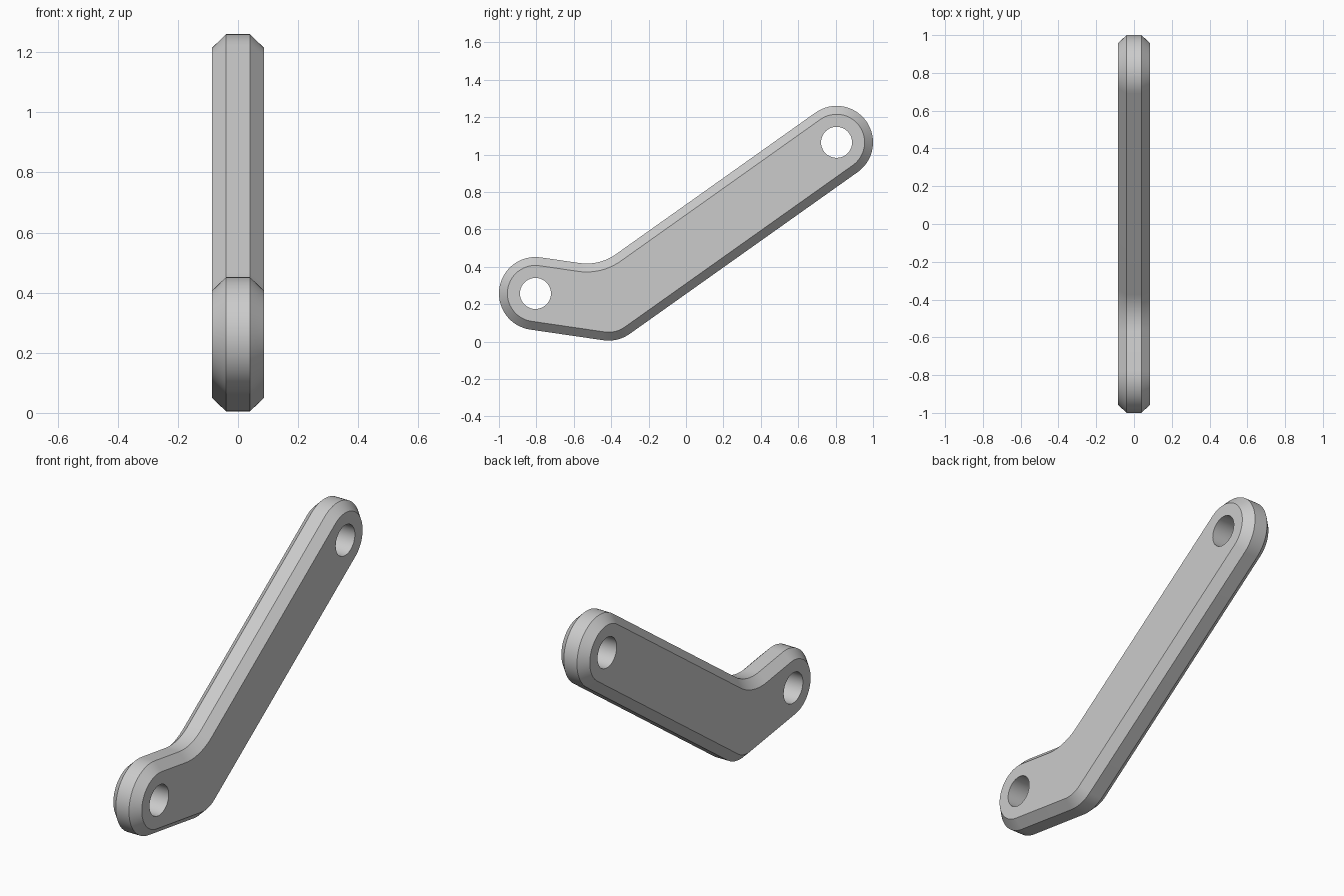
import bpy
import bmesh
from math import atan2, cos, sin, pi, radians
from mathutils import Vector

cube = bpy.data.objects.get("Cube")
if cube:
    bpy.data.objects.remove(cube)

# Centre line in the side plane (y, z) and main sizes
FRONT, BEND, BACK = Vector((-0.805, 0.257)), Vector((-0.414, 0.2)), Vector((0.805, 1.065))
RADIUS, FILLET, HOLE = 0.195, 0.27, 0.083
HALF_WIDTH, HALF_RIM, CHAMFER = 0.086, 0.04, 0.045


def arc(centre, radius, start, end, steps):
    angles = [start + (end - start) * i / steps for i in range(steps + 1)]
    return [centre + radius * Vector((cos(a), sin(a))) for a in angles]


def outline(inset):
    """Bent bar with round ends, a round elbow and a filleted inner corner."""
    a = atan2(*reversed(BEND - FRONT))
    b = atan2(*reversed(BACK - BEND))
    q, r = pi / 2, RADIUS - inset
    middle = (a + b) / 2 + q
    reach = (RADIUS + FILLET) / cos((b - a) / 2)
    inner = BEND + reach * Vector((cos(middle), sin(middle)))
    return (arc(FRONT, r, a + q, a + 3 * q, 32)
            + arc(BEND, r, a - q, b - q, 12)
            + arc(BACK, r, b - q, b + q, 32)
            + arc(inner, FILLET + inset, b - q, a - q, 12))


def loop(bm, points, x):
    return [bm.verts.new((x, p.x, p.y)) for p in points]


def bridge(bm, first, second):
    n = len(first)
    for i in range(n):
        j = (i + 1) % n
        bm.faces.new((first[i], first[j], second[j], second[i]))


def ring_edges(bm, ring):
    return [bm.edges.get((v, ring[i - 1])) for i, v in enumerate(ring)]


bm = bmesh.new()

# Rim with a chamfer on both sides
layers = [(-HALF_WIDTH, CHAMFER), (-HALF_RIM, 0), (HALF_RIM, 0), (HALF_WIDTH, CHAMFER)]
rings = [loop(bm, outline(inset), x) for x, inset in layers]
for first, second in zip(rings, rings[1:]):
    bridge(bm, first, second)

# Pin holes through both ends
sides = {0: [rings[0]], 1: [rings[-1]]}
for centre in (FRONT, BACK):
    circle = arc(centre, HOLE, 0, 2 * pi, 40)[:-1]
    walls = [loop(bm, circle, x) for x in (-HALF_WIDTH, HALF_WIDTH)]
    bridge(bm, *walls)
    for side, wall in enumerate(walls):
        sides[side].append(wall)

# Flat side faces around the holes
for loops in sides.values():
    edges = [e for ring in loops for e in ring_edges(bm, ring)]
    bmesh.ops.triangle_fill(bm, use_beauty=True, use_dissolve=False, edges=edges)

bmesh.ops.recalc_face_normals(bm, faces=bm.faces)
mesh = bpy.data.meshes.new("link_arm")
bm.to_mesh(mesh)
bm.free()
link_arm = bpy.data.objects.new("link_arm", mesh)
bpy.context.collection.objects.link(link_arm)

# Plain grey finish
grey = bpy.data.materials.new("light_grey")
grey.use_nodes = True
grey.diffuse_color = (0.6, 0.6, 0.6, 1)
grey.node_tree.nodes["Principled BSDF"].inputs["Base Color"].default_value = (0.6, 0.6, 0.6, 1)
mesh.materials.append(grey)

bpy.ops.object.select_all(action="DESELECT")
link_arm.select_set(True)
bpy.context.view_layer.objects.active = link_arm
bpy.ops.object.shade_smooth_by_angle(angle=radians(30))
